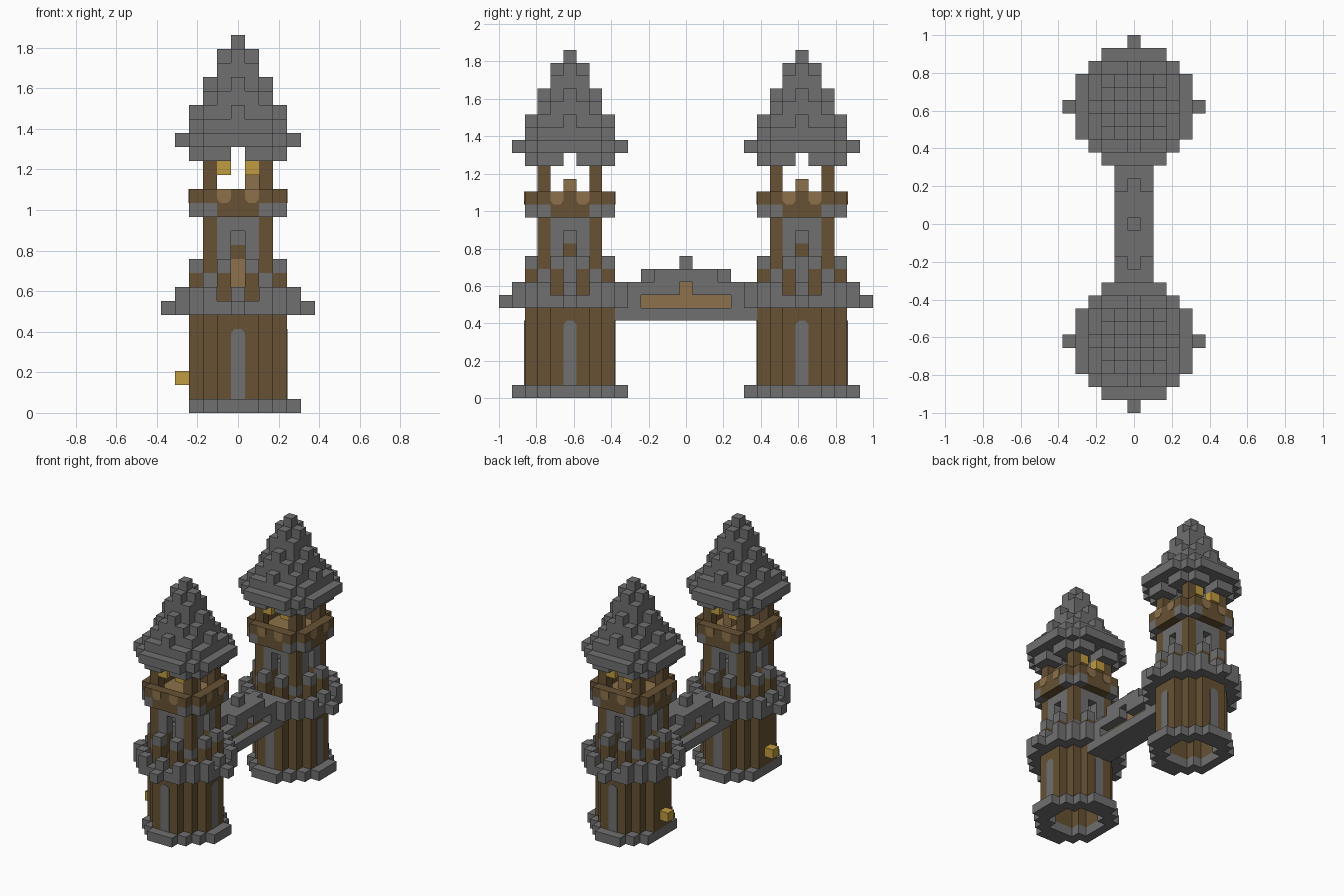
import bpy, bmesh
from mathutils import Vector

U = 2 / 29          # edge of one building block
TOWER = 9           # tower distance from the centre, in blocks

if "Cube" in bpy.data.objects:
    bpy.data.objects.remove(bpy.data.objects["Cube"])


def material(name, rgb):
    m = bpy.data.materials.new(name)
    m.use_nodes = True
    col = (*rgb, 1)
    m.diffuse_color = col
    m.node_tree.nodes["Principled BSDF"].inputs["Base Color"].default_value = col
    return m


STONE = material("grey stone", (0.16, 0.16, 0.16))
WOOD = material("dark wood", (0.135, 0.083, 0.034))
PLANK = material("light planks", (0.27, 0.165, 0.07))
LAMP = material("yellow lamp", (0.53, 0.33, 0.05))


def add_object(name, bm, mat, centres):
    """Place one shared mesh at each y centre."""
    mesh = bpy.data.meshes.new(name)
    bm.to_mesh(mesh)
    bm.free()
    mesh.materials.append(mat)
    for i, y in enumerate(centres):
        ob = bpy.data.objects.new(name if len(centres) == 1 else f"{name}_{('front', 'back')[i]}", mesh)
        ob.location.y = y * U
        bpy.context.collection.objects.link(ob)


def blocks(name, cells, mat, centres=(-TOWER, TOWER)):
    """Outer shell of a set of unit blocks."""
    cells = set(cells)
    bm = bmesh.new()
    for c in cells:
        mid = Vector((c[0], c[1], c[2] + 0.5))
        for axis in range(3):
            for s in (-1, 1):
                n = [0, 0, 0]
                n[axis] = s
                if tuple(a + b for a, b in zip(c, n)) in cells:
                    continue
                n = Vector(n)
                u = Vector((n.y, n.z, n.x)) / 2
                v = n.cross(u)
                m = mid + n / 2
                bm.faces.new([bm.verts.new((m + p) * U) for p in (-u - v, u - v, u + v, v - u)])
    bmesh.ops.remove_doubles(bm, verts=bm.verts[:], dist=U / 100)
    add_object(name, bm, mat, centres)


def plates(name, outline, dist, sides, mat):
    """Thin painted panel standing on the chosen sides of a tower."""
    bm = bmesh.new()
    for cx, sy in sides:
        n = Vector((cx, sy, 0))
        t = Vector((-sy, cx, 0))
        face = bm.faces.new([bm.verts.new((n * (dist + 0.04) + t * a + Vector((0, 0, b))) * U)
                             for a, b in outline])
        ext = bmesh.ops.extrude_face_region(bm, geom=[face])["geom"]
        bmesh.ops.translate(bm, vec=-n * 0.06 * U,
                            verts=[g for g in ext if isinstance(g, bmesh.types.BMVert)])
    bmesh.ops.recalc_face_normals(bm, faces=bm.faces[:])
    add_object(name, bm, mat, (-TOWER, TOWER))


def disc(rows):
    """Symmetric plan: rows[i] is the half width at distance i from the axis."""
    n = len(rows) - 1
    return {(x, y) for y in range(-n, n + 1) for x in range(-rows[abs(y)], rows[abs(y)] + 1)}


def layers(plan, *heights):
    return {(x, y, z) for x, y in plan for z in heights}


def four(x, y):
    """All sign and axis swaps of one plan position."""
    return {p for a in (-x, x) for b in (-y, y) for p in ((a, b), (b, a))}


D1, D1P, D2S = disc([1, 1]), disc([1, 0]), disc([2, 2, 2])
D2 = disc([2, 2, 1])
D3 = disc([3, 3, 2, 1])
D3F = disc([3, 3, 3, 2])
D4 = disc([4, 4, 3, 2, 1])
D4F = disc([4, 4, 4, 3, 2])
SIDES = [(0, -1), (1, 0), (0, 1)]

# Base course and lower shaft
blocks("base_course", layers({p for p in D4 - D2 if p[0] > -4}, 0), STONE)
blocks("lower_shaft", layers(D3 - D2, *range(1, 7)), WOOD)
plates("arrow_slit", [(-0.5, 1), (0.5, 1), (0.5, 5.7), (0.25, 6), (-0.25, 6), (-0.5, 5.7)], 3.5, SIDES, STONE)
blocks("lower_ceiling", layers(D2, 6), PLANK)
blocks("door_lamp", {(-4, 0, 2)}, LAMP)

# Balcony with its battlements
blocks("balcony", layers(D4F | four(5, 0), 7), STONE)
merlons = four(4, 0) | four(4, 2) | four(3, 3)
blocks("battlements", layers(merlons, 8), STONE)
buttress = four(3, 1)
blocks("buttresses", layers(buttress, 8, 9), WOOD)
blocks("buttress_caps", layers(buttress, 10), STONE)

# Upper shaft: square, with a tall opening on every side
ring = D2S - D1
corner, doors = four(2, 2), four(2, 0)
blocks("corner_posts", layers(corner, 8, *range(10, 14)), WOOD)
blocks("corner_stones", layers(corner, 9), STONE)
blocks("shaft_foot", layers(ring - corner, 8) | layers(four(2, 1), 9, 10), WOOD)
blocks("shaft_walls", layers(four(2, 1), 11, 12) | layers(ring - corner, 13), STONE)
blocks("core_planks", layers({(0, 0)}, 8, 9, 10), PLANK)
blocks("core_beam", layers({(0, 0)}, 11), WOOD)
blocks("core_stone", layers({(0, 0)}, 12, 13) | layers({(-1, 0), (1, 0)}, 9, 10), STONE)

# Lookout parapet and floor
edge = D3F - D2S
middle = {p for p in edge if min(abs(p[0]), abs(p[1])) <= 1}
blocks("parapet_corners", layers(edge - middle, 14), STONE)
blocks("parapet_band", layers(middle, 14) | layers(edge, 15), WOOD)
blocks("lookout_floor", layers(D2S, 14), PLANK)
for s in (-1, 1):
    panel = [(s - 0.5, 16), (s - 0.5, 15.3), (s - 0.25, 15), (s + 0.25, 15), (s + 0.5, 15.3), (s + 0.5, 16)]
    plates("parapet_panel_" + ("a" if s < 0 else "b"), panel, 3.5, SIDES + [(-1, 0)], PLANK)
blocks("lookout_stool", {(1, 0, 15), (1, 0, 16)}, PLANK)
blocks("lookout_posts", layers(corner, 15, 16, 17), WOOD)
blocks("lookout_lamps", {(x, y, 17) for x in (-1, 1) for y in (-2, 2)}, LAMP)

# Stepped spire
spire = layers({p for p in D3F - D1 if p[0] and p[1]}, 18) | layers(D4F - D2, 19)
for plan, z in ((D3F, 20), (D2 | four(3, 0) | four(2, 2), 21), (D2, 22),
                (D1 | four(2, 0), 23), (D1, 24), (D1P, 25), ({(0, 0)}, 26)):
    spire |= layers(plan, z)
blocks("spire", spire, STONE)


# Covered bridge between the towers
def span(half_x, half_y):
    return {(x, y) for x in range(-half_x, half_x + 1) for y in range(-half_y, half_y + 1)}


hatch = {(-1, 0), (0, 0), (1, 0)}
blocks("bridge_deck", layers(span(1, 5), 6), STONE, (0,))
blocks("bridge_planks", layers(span(0, 3), 7) | {(0, 0, 8)}, PLANK, (0,))
blocks("bridge_roof", layers(span(1, 5) - span(1, 3), 7) | layers(span(1, 5) - hatch, 8)
       | layers(span(1, 2) | span(0, 3), 9) | {(0, 0, 10)}, STONE, (0,))
